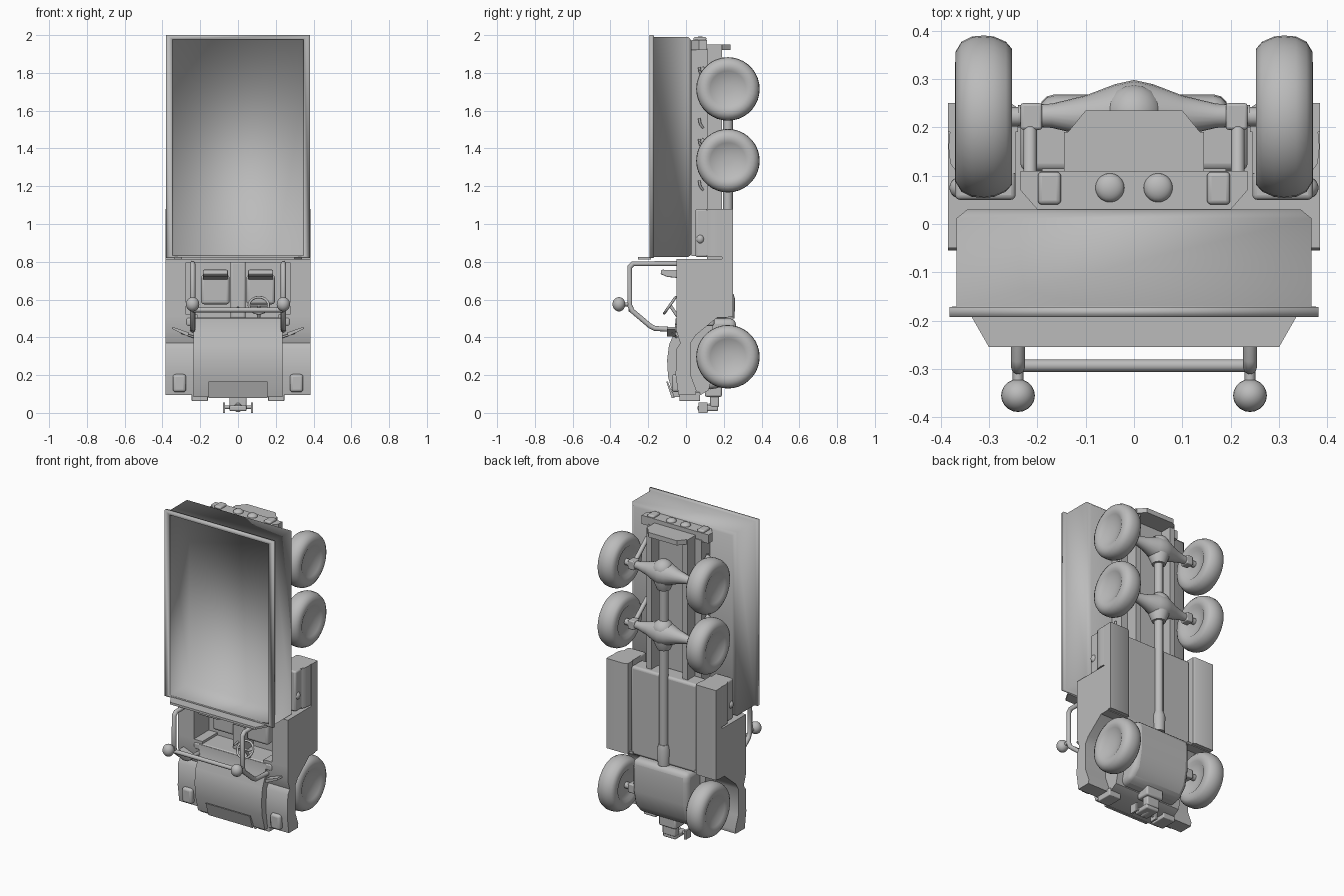
import bpy, bmesh, math
from mathutils import Vector, Matrix

paint = bpy.data.materials.new("plain_grey")
paint.diffuse_color = (0.5, 0.5, 0.5, 1)


def finish(name, bm, angle=35, bevel=0.0):
    bmesh.ops.recalc_face_normals(bm, faces=bm.faces)
    me = bpy.data.meshes.new(name)
    bm.to_mesh(me)
    bm.free()
    me.materials.append(paint)
    ob = bpy.data.objects.new(name, me)
    bpy.context.collection.objects.link(ob)
    if bevel:
        m = ob.modifiers.new("Bevel", 'BEVEL')
        m.width, m.segments = bevel, 3
    bpy.ops.object.select_all(action='DESELECT')
    ob.select_set(True)
    bpy.context.view_layer.objects.active = ob
    bpy.ops.object.shade_smooth_by_angle(angle=math.radians(angle))
    return ob


def box(name, x, y, z, bevel=0.0):
    bm = bmesh.new()
    bmesh.ops.create_cube(bm, size=1)
    for v in bm.verts:
        v.co = [(a + b) / 2 + c * (b - a) for (a, b), c in zip((x, y, z), v.co)]
    return finish(name, bm, 35, bevel)


def prism(name, pts, axis, lo, hi, bevel=0.0):
    """Extrude a (y, z) outline along x, an (x, y) outline along z, or an (x, z) outline along y."""
    bm = bmesh.new()
    put = {'x': lambda p, h: (h, *p), 'y': lambda p, h: (p[0], h, p[1]), 'z': lambda p, h: (*p, h)}[axis]
    a, b = ([bm.verts.new(put(p, h)) for p in pts] for h in (lo, hi))
    bm.faces.new(a)
    bm.faces.new(b)
    for i in range(len(pts)):
        j = (i + 1) % len(pts)
        bm.faces.new((a[i], a[j], b[j], b[i]))
    return finish(name, bm, 35, bevel)


def lathe(name, profile, centre, direction, n=32):
    """Spin (radius, height) points around a direction."""
    bm = bmesh.new()
    rot = Vector((0, 0, 1)).rotation_difference(Vector(direction)).to_matrix()
    rings = []
    for r, h in profile:
        rings.append([bm.verts.new(Vector(centre) + rot @ Vector((
            r * math.cos(2 * math.pi * k / n), r * math.sin(2 * math.pi * k / n), h)))
            for k in range(n)])
    for a, b in zip(rings, rings[1:]):
        for k in range(n):
            bm.faces.new((a[k], a[(k + 1) % n], b[(k + 1) % n], b[k]))
    bm.faces.new(rings[0])
    bm.faces.new(rings[-1])
    return finish(name, bm, 50)


def tube(name, pts, r):
    """Round pipe through points."""
    cu = bpy.data.curves.new(name, 'CURVE')
    cu.dimensions = '3D'
    cu.bevel_depth, cu.bevel_resolution, cu.use_fill_caps = r, 3, True
    sp = cu.splines.new('POLY')
    sp.points.add(len(pts) - 1)
    for p, q in zip(sp.points, pts):
        p.co = (*q, 1)
    cu.materials.append(paint)
    ob = bpy.data.objects.new(name, cu)
    bpy.context.collection.objects.link(ob)
    bpy.ops.object.select_all(action='DESELECT')
    ob.select_set(True)
    bpy.context.view_layer.objects.active = ob
    bpy.ops.object.convert(target='MESH')
    bpy.ops.object.shade_smooth_by_angle(angle=math.radians(50))


def ball(name, centre, size):
    bm = bmesh.new()
    bmesh.ops.create_uvsphere(bm, u_segments=20, v_segments=12, radius=1)
    for v in bm.verts:
        v.co = [c + a * s for c, a, s in zip(centre, v.co, size)]
    return finish(name, bm, 60)


def shell(name, sections, angle):
    """Skin rectangles (half width, y, z low, z high) and cap the ends given."""
    bm = bmesh.new()
    loops = [[bm.verts.new(p) for p in ((-w, y, a), (w, y, a), (w, y, b), (-w, y, b))]
             for w, y, a, b in sections]
    for a, b in zip(loops, loops[1:]):
        for k in range(4):
            bm.faces.new((a[k], a[(k + 1) % 4], b[(k + 1) % 4], b[k]))
    bm.faces.new(loops[0])
    bm.faces.new(loops[-1])
    return finish(name, bm, angle)


# Cargo bed: underside, outer walls, rim, softly shaded inside
shell("cargo_bed", [(0.345, 0.03, 0.84, 1.97), (0.367, 0.012, 0.825, 1.99), (0.367, -0.17, 0.825, 1.99),
                    (0.382, -0.172, 0.82, 2.0), (0.382, -0.192, 0.82, 2.0), (0.347, -0.192, 0.832, 1.978),
                    (0.347, -0.185, 0.832, 1.978), (0.342, 0.0, 0.837, 1.973)], 100)
prism("bed_visor", [(-0.34, -0.185), (-0.30, -0.255), (0.30, -0.255), (0.34, -0.185)], 'z', 0.812, 0.826)

# Subframe, chassis rails and end crossmember
prism("subframe", [(-0.235, 0.11), (-0.235, 0.07), (-0.20, 0.03), (0.20, 0.03), (0.235, 0.07), (0.235, 0.11)],
      'z', 1.92, 1.975)
box("subframe_core", (-0.19, 0.19), (0.03, 0.115), (0.83, 1.93))
for s in (-1, 1):
    box("chassis_rail", sorted((s * 0.11, s * 0.145)), (0.11, 0.19), (0.5, 1.95))
    for z in (1.2, 1.3, 1.42, 1.53, 1.65, 1.8):
        tube("frame_bracket", [(s * 0.185, 0.09, z - 0.02), (s * 0.2, 0.075, z), (s * 0.2, 0.07, z + 0.03)], 0.007)
prism("rear_crossmember", [(-0.145, 0.11), (-0.145, 0.18), (-0.1, 0.235), (0.1, 0.235), (0.145, 0.18), (0.145, 0.11)],
      'z', 1.92, 1.95)
for x in (-0.05, 0.05):
    ball("round_tail_lamp", (x, 0.075, 1.975), (0.03, 0.03, 0.018))
for x in (-0.175, 0.175):
    box("side_tail_lamp", (x - 0.024, x + 0.024), (0.04, 0.108), (1.97, 1.99), 0.009)

# Wheels with a shallow dish in the outer face
tyre = [(0.03, -0.045), (0.085, -0.045), (0.10, -0.058), (0.14, -0.058), (0.155, -0.045), (0.166, -0.02),
        (0.168, 0), (0.166, 0.025), (0.155, 0.047), (0.135, 0.059), (0.11, 0.06), (0.095, 0.052),
        (0.06, 0.038), (0.02, 0.033)]
for z in (0.297, 1.335, 1.715):
    for s in (-1, 1):
        lathe("wheel", tyre, (s * 0.31, 0.222, z), (s, 0, 0), 36)
        box("hub_carrier", sorted((s * 0.19, s * 0.235)), (0.195, 0.25), (z - 0.028, z + 0.028), 0.006)
        tube("hub_shaft", [(s * 0.18, 0.222, z), (s * 0.29, 0.222, z)], 0.02)
for z in (1.335, 1.715):
    # Axle housing swelling towards the middle, with the differential on its rear side
    lathe("axle_housing", [(0.022, -0.24), (0.025, -0.17), (0.042, -0.10), (0.065, -0.04), (0.074, 0),
                           (0.065, 0.04), (0.042, 0.10), (0.025, 0.17), (0.022, 0.24)],
          (0, 0.224, z), (1, 0, 0), 20)
    ball("differential", (0, 0.227, z + 0.025), (0.062, 0.062, 0.062))
    lathe("differential_neck", [(0.04, -0.10), (0.06, -0.05), (0.06, 0)], (0, 0.222, z), (0, 0, 1), 24)
    for s in (-1, 1):
        tube("suspension_link", [(s * 0.215, 0.215, z), (s * 0.215, 0.08, z + 0.11)], 0.014)
tube("drive_shaft", [(0, 0.222, 0.5), (0, 0.222, 1.7)], 0.027)
lathe("gearbox_cone", [(0.035, 0.5), (0.038, 0.6), (0.03, 0.63)], (0, 0.222, 0), (0, 0, 1), 24)

# Underside floor, side lockers and skirts
box("underfloor", (-0.235, 0.235), (0.11, 0.22), (0.5, 1.06), 0.015)
for s in (-1, 1):
    box("side_locker", sorted((s * 0.245, s * 0.37)), (0.05, 0.12), (0.825, 1.08), 0.01)
    prism("locker_tank", [(s * 0.245, 0.105), (s * 0.365, 0.105), (s * 0.38, 0.125), (s * 0.384, 0.16),
                          (s * 0.38, 0.2), (s * 0.245, 0.2)], 'z', 0.825, 1.08)
    prism("lower_skirt", [(s * 0.24, 0.19), (s * 0.24, 0.24), (s * 0.255, 0.25), (s * 0.385, 0.25),
                          (s * 0.385, 0.19)], 'z', 0.51, 1.08)
    ball("locker_cap", (s * 0.36, 0.075, 0.92), (0.022, 0.022, 0.025))
    # Cab flank and front fender, open below for the wheel
    box("cab_side", sorted((s * 0.275, s * 0.385)), (-0.05, 0.225), (0.51, 0.815))
    prism("front_fender", [(-0.05, 0.52), (-0.05, 0.43), (-0.03, 0.37), (-0.05, 0.34), (-0.055, 0.2), (-0.04, 0.095),
                           (0.05, 0.095), (0.055, 0.12), (0.025, 0.2), (0.025, 0.37), (0.05, 0.41),
                           (0.165, 0.505), (0.225, 0.505), (0.225, 0.52)], 'x', *sorted((s * 0.215, s * 0.385)))
    box("headlamp", sorted((s * 0.275, s * 0.345)), (-0.075, -0.03), (0.11, 0.205), 0.015)
    box("front_step", sorted((s * 0.16, s * 0.245)), (-0.035, 0.075), (0.062, 0.11), 0.005)

# Engine bay, bonnet, grille and dashboard
prism("bonnet", [(-0.055, 0.5), (-0.06, 0.43), (-0.09, 0.36), (-0.10, 0.28), (-0.095, 0.19), (-0.065, 0.085),
                 (0.06, 0.085), (0.12, 0.12), (0.14, 0.2), (0.14, 0.5)], 'x', -0.235, 0.235)
prism("grille", [(-0.096, 0.165), (-0.104, 0.165), (-0.076, 0.08), (-0.06, 0.08)], 'x', -0.155, 0.155)
prism("engine_sump", [(0.1, 0.5), (0.262, 0.5), (0.268, 0.44), (0.266, 0.3), (0.245, 0.2), (0.19, 0.135), (0.1, 0.12)],
      'x', -0.195, 0.195, 0.03)
box("dashboard", (-0.275, 0.275), (-0.055, 0.15), (0.46, 0.505), 0.012)
box("cab_floor", (-0.28, 0.28), (0.10, 0.13), (0.5, 0.815))
box("cab_back", (-0.28, 0.28), (-0.05, 0.2), (0.795, 0.815))
box("centre_console", (-0.04, 0.04), (0.0, 0.11), (0.5, 0.8), 0.01)
tube("gear_lever", [(0, 0.02, 0.56), (0, -0.04, 0.55)], 0.006)
for x in (-0.12, 0.12):
    box("seat_cushion", (x - 0.075, x + 0.075), (0.02, 0.075), (0.575, 0.73), 0.015)
    prism("seat_back", [(0.06, 0.70), (0.06, 0.755), (-0.13, 0.758), (-0.135, 0.735), (-0.10, 0.72), (-0.05, 0.715)],
          'x', x - 0.066, x + 0.066, 0.006)

# Steering wheel
bm = bmesh.new()
n, m = 24, 8
tilt = Matrix.Rotation(math.radians(55), 3, 'X')
ring = [[bm.verts.new(Vector((0.11, -0.085, 0.57)) + tilt @ Vector((
    (0.052 + 0.007 * math.cos(b)) * math.cos(a), (0.052 + 0.007 * math.cos(b)) * math.sin(a), 0.007 * math.sin(b))))
    for b in [2 * math.pi * j / m for j in range(m)]] for a in [2 * math.pi * i / n for i in range(n)]]
for i in range(n):
    for j in range(m):
        bm.faces.new((ring[i][j], ring[(i + 1) % n][j], ring[(i + 1) % n][(j + 1) % m], ring[i][(j + 1) % m]))
finish("steering_wheel", bm, 60)
tube("steering_spoke", [(0.06, -0.085, 0.57), (0.16, -0.085, 0.57)], 0.006)
tube("steering_column", [(0.11, -0.085, 0.57), (0.11, -0.03, 0.49)], 0.009)

# Roll bars, crossbar, spot lamps and mirrors
for s in (-1, 1):
    x = s * 0.24
    tube("roll_bar", [(x, -0.04, 0.79), (x, -0.28, 0.79), (x, -0.298, 0.772), (x, -0.298, 0.57), (x, -0.285, 0.54),
                      (x, -0.19, 0.46), (x, -0.165, 0.447), (x, -0.05, 0.44)], 0.014)
    tube("spot_lamp_stem", [(x, -0.295, 0.575), (x, -0.35, 0.575)], 0.011)
    ball("spot_lamp", (x, -0.355, 0.575), (0.035, 0.034, 0.038))
    tube("mirror_arm", [(s * 0.23, -0.05, 0.40), (s * 0.30, -0.075, 0.425)], 0.006)
    prism("mirror", [(s * 0.265, 0.405), (s * 0.35, 0.445), (s * 0.345, 0.455), (s * 0.26, 0.425)],
          'y', -0.10, -0.055)
tube("crossbar", [(-0.24, -0.293, 0.545), (0.24, -0.293, 0.545)], 0.013)

# Front tow hitch
tube("tow_pipe", [(0, 0.15, 0.2), (0, 0.152, 0.05), (0, 0.135, 0.03), (0, 0.07, 0.025)], 0.022)
box("tow_block", (-0.045, 0.045), (0.062, 0.17), (0.01, 0.04), 0.008)
box("tow_neck", (-0.045, 0.045), (0.128, 0.175), (0.03, 0.10), 0.008)
tube("tow_bar", [(-0.08, 0.09, 0.03), (0.08, 0.09, 0.03)], 0.01)
for s in (-1, 1):
    box("tow_bar_end", sorted((s * 0.068, s * 0.08)), (0.065, 0.115), (0.0, 0.055))
box("hitch_base", (-0.06, 0.06), (0.10, 0.19), (0.085, 0.15), 0.01)
